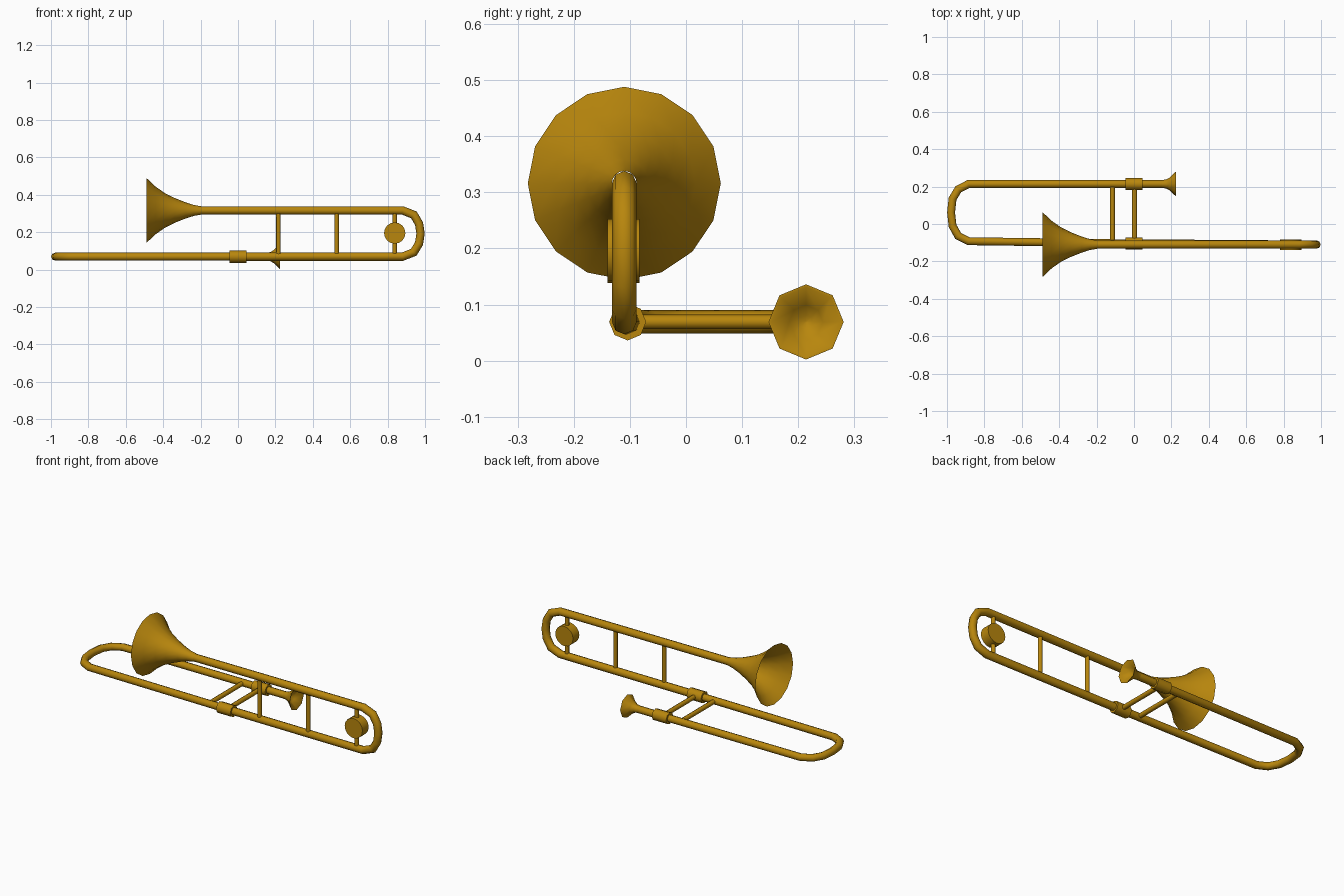
import bpy, bmesh, math
from mathutils import Vector

if "Cube" in bpy.data.objects:
    bpy.data.objects.remove(bpy.data.objects["Cube"])

brass = bpy.data.materials.new("brass")
brass.diffuse_color = (0.48, 0.24, 0.004, 1)
brass.use_nodes = True
brass.node_tree.nodes["Principled BSDF"].inputs["Base Color"].default_value = brass.diffuse_color


def finish(name, bm, angle=50):
    bmesh.ops.recalc_face_normals(bm, faces=bm.faces)
    me = bpy.data.meshes.new(name)
    bm.to_mesh(me)
    bm.free()
    ob = bpy.data.objects.new(name, me)
    bpy.context.collection.objects.link(ob)
    me.materials.append(brass)
    bpy.ops.object.select_all(action='DESELECT')
    ob.select_set(True)
    bpy.context.view_layer.objects.active = ob
    bpy.ops.object.shade_smooth_by_angle(angle=math.radians(angle))
    return ob


def skin(bm, rings):
    n = len(rings[0])
    for a, b in zip(rings, rings[1:]):
        for i in range(n):
            j = (i + 1) % n
            bm.faces.new((a[i], a[j], b[j], b[i]))


def tube(name, path, normal, r, sides=8):
    """Mitred sweep along a path lying in the plane with the given normal."""
    pts, nrm = [Vector(p) for p in path], Vector(normal)
    bm, rings = bmesh.new(), []
    for k, p in enumerate(pts):
        d0 = (p - pts[k - 1]).normalized() if k else (pts[1] - p).normalized()
        d1 = (pts[k + 1] - p).normalized() if k < len(pts) - 1 else d0
        t = (d0 + d1).normalized()
        side = nrm.cross(t).normalized() / t.dot(d0)
        ring = []
        for i in range(sides):
            a = math.tau * i / sides
            ring.append(bm.verts.new(p + r * (math.cos(a) * nrm + math.sin(a) * side)))
        rings.append(ring)
    skin(bm, rings)
    bm.faces.new(rings[0])
    bm.faces.new(rings[-1])
    return finish(name, bm)


def lathe_x(name, profile, y, z, sides, angle=50):
    """Revolve (x, radius) points around an axis parallel to x."""
    bm = bmesh.new()
    rings = [[bm.verts.new((x, y + r * math.sin(math.tau * i / sides),
                            z + r * math.cos(math.tau * i / sides)))
              for i in range(sides)] for x, r in profile]
    skin(bm, rings)
    return finish(name, bm, angle)


ZT, ZL = 0.316, 0.069          # upper and lower tube heights
YB, YL, YM = -0.11, -0.104, 0.214   # bell, lower joint and mouthpiece lines
MID = (ZT + ZL) / 2

# flared bell, open at the wide end
lathe_x("bell", [(-0.488, 0.172), (-0.44, 0.127), (-0.39, 0.092), (-0.34, 0.067),
                 (-0.28, 0.043), (-0.235, 0.029), (-0.195, 0.022)], YB, ZT, 16)

# bell tube with tuning bend, standing upright
h = ZT - MID
bend = [(0.88, 1), (0.94, 0.81), (0.968, 0.43), (0.976, 0)]
bend += [(x, -s) for x, s in bend[-2::-1]]
tube("bell_tube", [(-0.2, YB, ZT)] + [(x, YB, MID + s * h) for x, s in bend]
     + [(0, YL, ZL)], (0, 1, 0), 0.022)

# slide lying flat, with the bow at the left end
tube("slide", [(0.18, YM, ZL), (-0.885, YM, ZL), (-0.94, 0.185, ZL), (-0.97, 0.135, ZL),
               (-0.978, 0.062, ZL), (-0.97, -0.01, ZL), (-0.94, -0.064, ZL),
               (-0.885, -0.092, ZL), (0, YL, ZL)], (0, 0, 1), 0.021)

# mouthpiece with cup and bore
lathe_x("mouthpiece", [(0.15, 0.021), (0.172, 0.024), (0.19, 0.034), (0.225, 0.067),
                       (0.225, 0.062), (0.195, 0.030), (0.183, 0.012), (0.181, 0.001)],
        YM, ZL, 8, 60)

# joint collars
for label, y in (("lower", YL), ("mouthpiece", YM)):
    tube(label + "_collar", [(-0.045, y, ZL), (0.046, y, ZL)], (0, 0, 1), 0.033)

# slide braces
for i, x in enumerate((-0.115, 0.003)):
    tube(f"slide_brace_{i + 1}", [(x, YL, ZL), (x, YM, ZL)], (0, 0, 1), 0.013)

# upright bell braces
for i, x in enumerate((0.216, 0.528, 0.838)):
    tube(f"bell_brace_{i + 1}", [(x, YB, ZL), (x, YB, ZT)], (0, 1, 0), 0.012)

# round balance weight
tube("balance_weight", [(0.838, -0.14, 0.195), (0.838, -0.083, 0.195)], (0, 0, 1), 0.057, 16)
